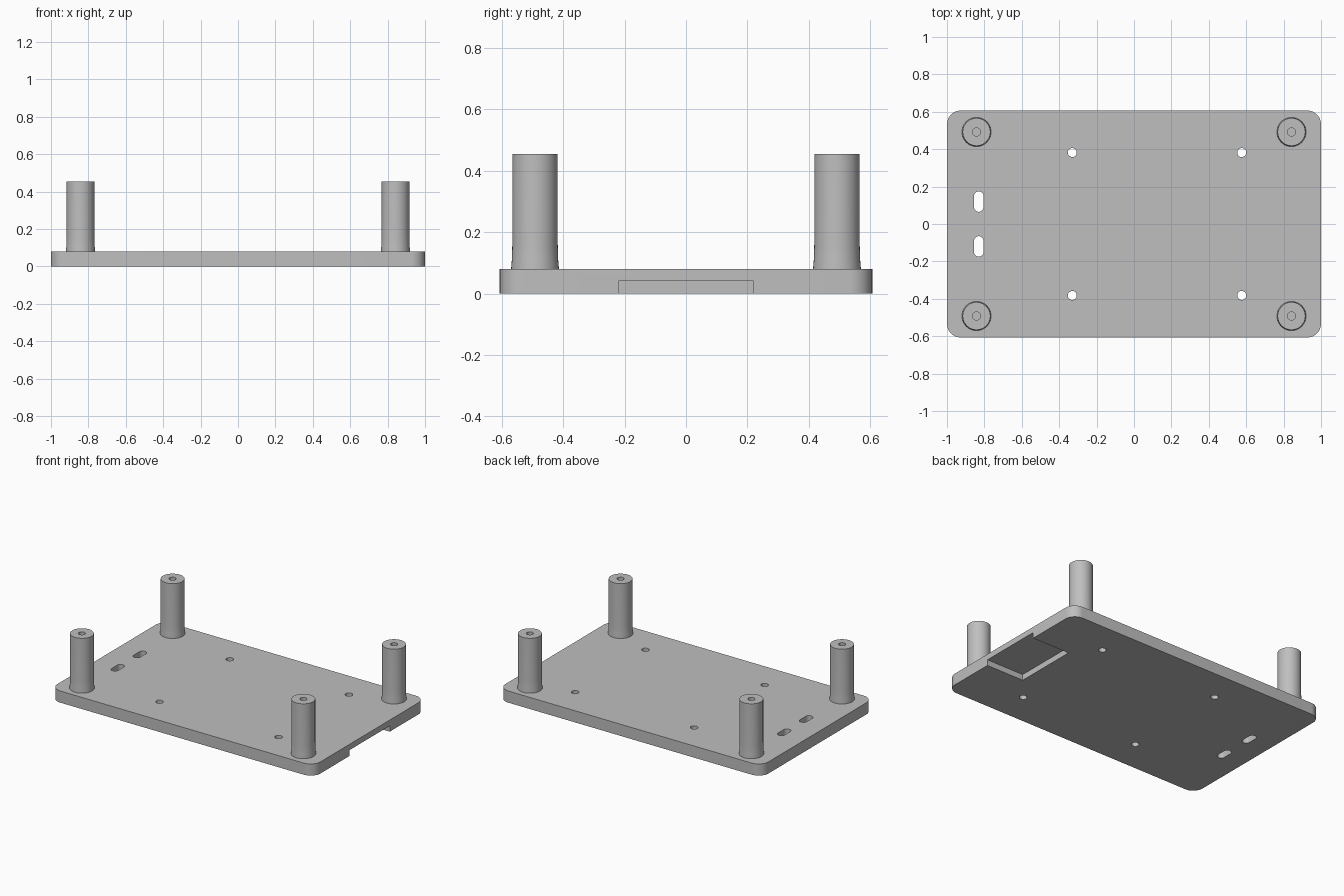
import bpy, bmesh, math
from mathutils import Vector

cube = bpy.data.objects.get("Cube")
if cube:
    bpy.data.objects.remove(cube, do_unlink=True)

PLATE_TOP, POST_TOP = 0.08, 0.455

grey = bpy.data.materials.new("plain grey")
grey.use_nodes = True
colour = (0.52, 0.52, 0.52, 1)
grey.diffuse_color = colour
grey.node_tree.nodes["Principled BSDF"].inputs["Base Color"].default_value = colour


def add_object(name, bm):
    bmesh.ops.recalc_face_normals(bm, faces=bm.faces[:])
    mesh = bpy.data.meshes.new(name)
    bm.to_mesh(mesh)
    bm.free()
    mesh.materials.append(grey)
    obj = bpy.data.objects.new(name, mesh)
    bpy.context.collection.objects.link(obj)
    return obj


def activate(obj):
    bpy.ops.object.select_all(action='DESELECT')
    obj.select_set(True)
    bpy.context.view_layer.objects.active = obj


def smooth(obj):
    activate(obj)
    bpy.ops.object.shade_smooth_by_angle(angle=math.radians(30))


def rounded_prism(name, centre, half_x, half_y, radius, z0, z1, steps=10):
    """Upright prism with a rounded rectangle outline (a circle or slot if radius is full)."""
    bm = bmesh.new()
    corners = [(1, 1), (-1, 1), (-1, -1), (1, -1)]
    verts = []
    for quarter, (sx, sy) in enumerate(corners):
        for i in range(steps + 1):
            a = math.pi / 2 * (quarter + i / steps)
            x = centre[0] + sx * (half_x - radius) + radius * math.cos(a)
            y = centre[1] + sy * (half_y - radius) + radius * math.sin(a)
            verts.append(bm.verts.new((x, y, z0)))
    bmesh.ops.remove_doubles(bm, verts=verts, dist=1e-5)
    bm.verts.ensure_lookup_table()
    face = bm.faces.new(bm.verts[:])
    top = bmesh.ops.extrude_face_region(bm, geom=[face])
    moved = [g for g in top["geom"] if isinstance(g, bmesh.types.BMVert)]
    bmesh.ops.translate(bm, verts=moved, vec=Vector((0, 0, z1 - z0)))
    if not any(len(f.verts) > 4 and f.calc_center_median().z < z0 + 1e-4 for f in bm.faces):
        bm.faces.new([v for v in bm.verts if v not in moved])
    return add_object(name, bm)


def box(name, low, high):
    bm = bmesh.new()
    bmesh.ops.create_cube(bm, size=1)
    for v in bm.verts:
        v.co = [lo + (c + 0.5) * (hi - lo) for c, lo, hi in zip(v.co, low, high)]
    return add_object(name, bm)


def cut(obj, cutter):
    cutter.hide_render = True
    mod = obj.modifiers.new("cut", 'BOOLEAN')
    mod.operation, mod.solver, mod.object = 'DIFFERENCE', 'EXACT', cutter
    activate(obj)
    bpy.ops.object.modifier_apply(modifier=mod.name)
    bpy.data.objects.remove(cutter, do_unlink=True)


# Base plate with rounded corners
plate = rounded_prism("base_plate", (0, 0), 1.0, 0.607, 0.075, 0, PLATE_TOP)

# Mounting holes and strap slots through the plate
for side in (-1, 1):
    for x in (-0.33, 0.576):
        cut(plate, rounded_prism("hole_cutter", (x, side * 0.382),
                                 0.024, 0.024, 0.024, -0.1, 0.2, 6))
    cut(plate, rounded_prism("slot_cutter", (-0.83, side * 0.12),
                             0.025, 0.055, 0.025, -0.1, 0.2, 6))

# Recess under the left edge
cut(plate, box("recess_cutter", (0.715, -0.22, -0.1), (1.1, 0.22, 0.04)))
smooth(plate)

# Corner posts: flared foot, straight shaft, blind screw hole in the top
profile = [(0, 0.06), (0.078, 0.06), (0.078, PLATE_TOP), (0.0755, 0.11), (0.074, 0.16),
           (0.074, POST_TOP), (0.022, POST_TOP), (0.022, 0.25), (0, 0.25)]
for side, side_name in ((-1, "right"), (1, "left")):
    for depth, depth_name in ((-1, "front"), (1, "back")):
        bm = bmesh.new()
        ring = [bm.verts.new((r, 0, z)) for r, z in profile]
        edges = [bm.edges.new(pair) for pair in zip(ring, ring[1:])]
        bmesh.ops.spin(bm, geom=ring + edges, cent=(0, 0, 0), axis=(0, 0, 1),
                       angle=2 * math.pi, steps=40, use_merge=False)
        bmesh.ops.remove_doubles(bm, verts=bm.verts[:], dist=1e-5)
        post = add_object(f"{depth_name}_{side_name}_post", bm)
        post.location = (side * 0.842, depth * 0.492, 0)
        smooth(post)
